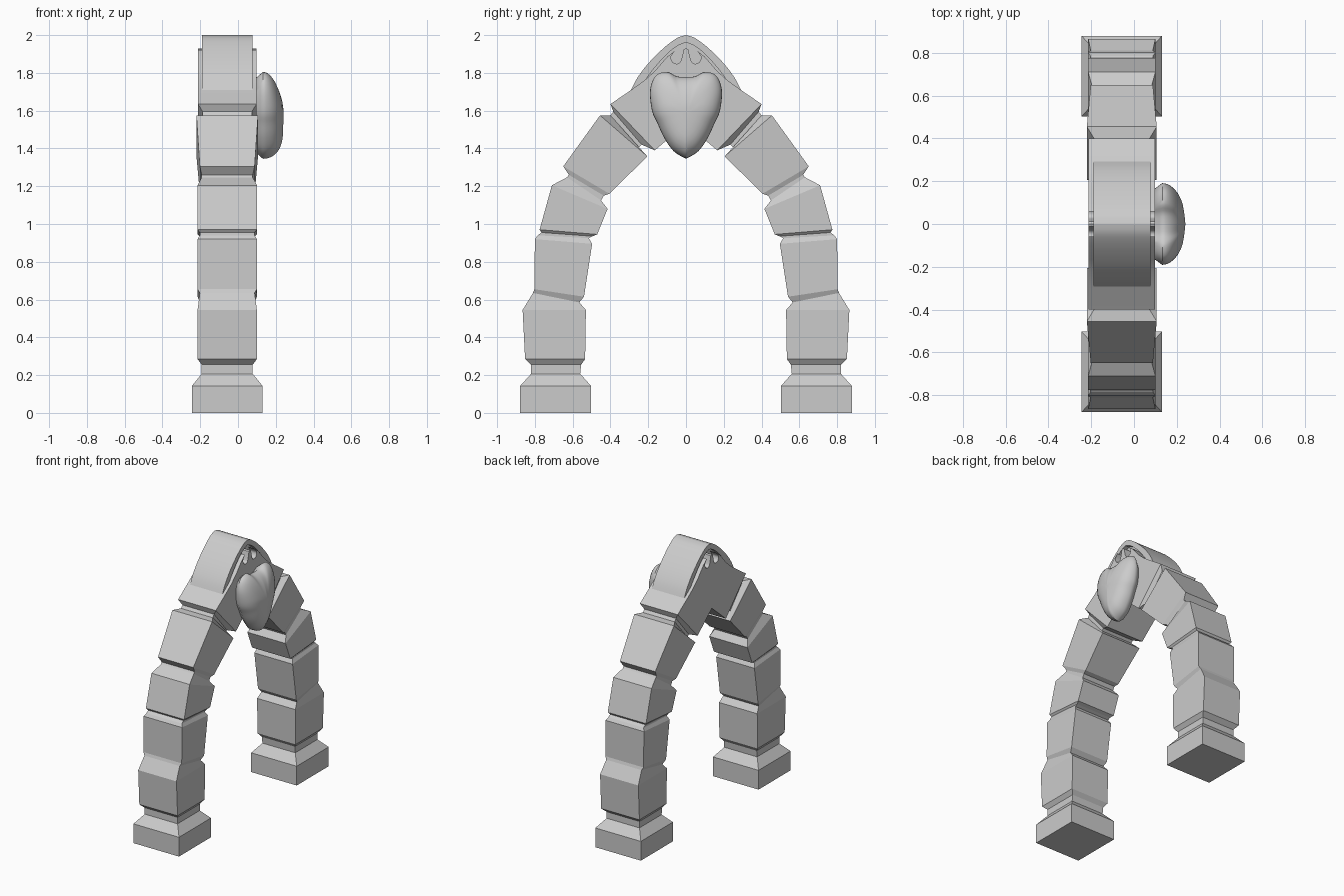
import bpy, bmesh, math

if "Cube" in bpy.data.objects:
    bpy.data.objects.remove(bpy.data.objects["Cube"])

CX = -0.057  # centre plane of the masonry in x


def finish(bm, name, angle=None):
    bmesh.ops.recalc_face_normals(bm, faces=bm.faces)
    me = bpy.data.meshes.new(name)
    bm.to_mesh(me)
    bm.free()
    ob = bpy.data.objects.new(name, me)
    bpy.context.collection.objects.link(ob)
    if angle:
        bpy.ops.object.select_all(action='DESELECT')
        ob.select_set(True)
        bpy.context.view_layer.objects.active = ob
        bpy.ops.object.shade_smooth_by_angle(angle=math.radians(angle))
    return ob


def prism(name, outline, x0, x1, angle=None):
    """Extrude a closed (y, z) outline from x0 to x1."""
    bm = bmesh.new()
    a = [bm.verts.new((x0, y, z)) for y, z in outline]
    b = [bm.verts.new((x1, y, z)) for y, z in outline]
    bm.faces.new(a)
    bm.faces.new(b[::-1])
    n = len(a)
    for i in range(n):
        j = (i + 1) % n
        bm.faces.new((a[i], a[j], b[j], b[i]))
    return finish(bm, name, angle)


def both(half):
    """Mirror a right-half outline that starts and ends on y = 0."""
    return half + [(-y, z) for y, z in half[-2:0:-1]]


def smooth_path(pts, n=5):
    """Catmull-Rom through the points."""
    p = [pts[0]] + pts + [pts[-1]]
    out = []
    for i in range(1, len(p) - 2):
        for k in range(n):
            t = k / n
            out.append(tuple(
                0.5 * (2 * b + (c - a) * t + (2 * a - 5 * b + 4 * c - d) * t * t
                       + (3 * b - a - 3 * c + d) * t ** 3)
                for a, b, c, d in zip(p[i - 1], p[i], p[i + 1], p[i + 2])))
    return out + [pts[-1]]


# Leg: stacked stones as (inner y, z, outer y, z, half width in x)
leg = [
    (.503, 0, .878, 0, .187), (.503, .143, .878, .143, .187),
    (.56, .207, .82, .207, .135), (.555, .255, .82, .255, .135),
    (.534, .285, .852, .285, .157), (.53, .545, .865, .545, .157),
    (.565, .585, .81, .635, .145), (.54, .615, .803, .655, .157),
    (.497, .895, .80, .92, .157), (.515, .925, .785, .94, .145),
    (.495, .935, .765, .955, .145), (.47, .945, .775, .97, .157),
    (.415, 1.08, .71, 1.205, .157), (.45, 1.125, .63, 1.247, .135),
    (.435, 1.15, .62, 1.26, .135), (.405, 1.16, .65, 1.305, .145),
    (.205, 1.358, .455, 1.575, .163), (.25, 1.405, .40, 1.575, .13),
    (.235, 1.42, .385, 1.595, .13), (.165, 1.39, .40, 1.635, .155),
]
bm = bmesh.new()
rings = [[bm.verts.new(c) for c in ((CX - w, yi, zi), (CX + w, yi, zi),
                                    (CX + w, yo, zo), (CX - w, yo, zo))]
         for yi, zi, yo, zo, w in leg]
for a, b in zip(rings, rings[1:]):
    for i in range(4):
        j = (i + 1) % 4
        bm.faces.new((a[i], a[j], b[j], b[i]))
bm.faces.new(rings[0])
bm.faces.new(rings[-1])
legs = finish(bm, "arch_legs")
mir = legs.modifiers.new("mirror", 'MIRROR')
mir.use_axis = (False, True, False)

# Keystone with the finger and teardrop notches along its top
notch = smooth_path([(.012, 1.925), (.022, 1.88), (.032, 1.855), (.05, 1.848),
                     (.07, 1.856), (.08, 1.88), (.072, 1.90), (.058, 1.918)], 3)
keystone = [(0, 1.93)] + notch + [(.10, 1.885), (.165, 1.81), (.22, 1.76), (.29, 1.71),
                                  (.40, 1.635), (.165, 1.39), (.11, 1.437), (0, 1.53)]
prism("keystone", both(keystone), CX - .155, CX + .155, 30)

# Pointed cap: outer band and the recessed core behind the tracery
outer = smooth_path([(0, 2.0), (.05, 1.983), (.12, 1.93), (.20, 1.85), (.26, 1.77), (.30, 1.69)])
inner = smooth_path([(0, 1.962), (.05, 1.94), (.11, 1.89), (.18, 1.81), (.235, 1.73), (.245, 1.69)])
band = both(outer + [])  # right half, mirrored below
right = outer + inner[::-1]
left_outer = [(-y, z) for y, z in outer[:0:-1]]
left_inner = [(-y, z) for y, z in inner[1:]]
band = left_outer + outer + inner[::-1] + left_inner
prism("cap_band", band, CX - .133, CX + .133, 30)
core = [(0, 1.97)] + [(y + .004, z + .004) for y, z in inner[1:]] + [(0, 1.69)]
prism("cap_core", both(core), CX - .10, CX + .10)

# Heart-shaped shield on the +x face
half = smooth_path([(0, 1.778), (.05, 1.782), (.10, 1.805), (.16, 1.785), (.19, 1.71),
                    (.18, 1.60), (.15, 1.53), (.115, 1.455), (.065, 1.385), (0, 1.345)], 4)
loop = both(half)
CZ = 1.58
bm = bmesh.new()
levels = []
n = len(loop)


def shield_ring(s, front):
    ring = []
    for y, z in loop:
        yy, zz = y * s, CZ + (z - CZ) * s
        if front:
            depth = .108 - .16 * max(0, zz - 1.62) + .05 * max(0, 1.5 - zz)
            x = .132 + depth * math.sqrt(max(0, 1 - s ** 3.6)) * (1 - .9 * abs(yy))
        else:
            x = .095 + .037 * (s - .86) / .14
        ring.append(bm.verts.new((x, yy, zz)))
    return ring


levels.append(shield_ring(.86, False))
levels.append(shield_ring(.95, False))
for s in (1, .99, .965, .92, .85, .75, .62, .48, .32, .16):
    levels.append(shield_ring(s, True))
for a, b in zip(levels, levels[1:]):
    for i in range(n):
        j = (i + 1) % n
        bm.faces.new((a[i], a[j], b[j], b[i]))
bm.faces.new(levels[0])
tip = bm.verts.new((.24, 0, CZ))
for i in range(n):
    bm.faces.new((levels[-1][i], levels[-1][(i + 1) % n], tip))
finish(bm, "shield", 50)
